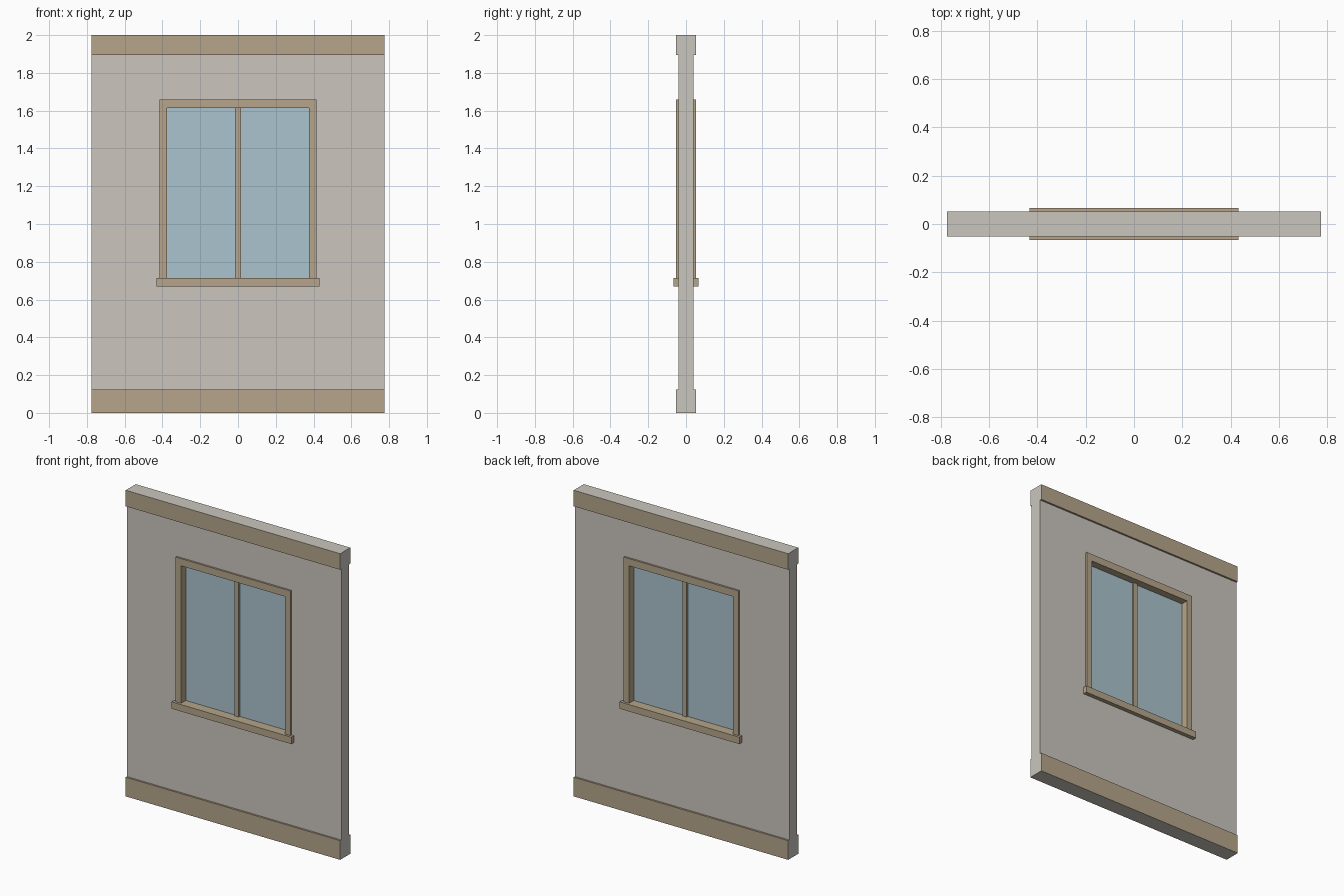
import bpy, bmesh

if "Cube" in bpy.data.objects:
    bpy.data.objects.remove(bpy.data.objects["Cube"])


def mat(name, r, g, b):
    lin = [((c / 255 + 0.055) / 1.055) ** 2.4 for c in (r, g, b)]
    m = bpy.data.materials.new(name)
    m.diffuse_color = (*lin, 1)
    m.use_nodes = True
    m.node_tree.nodes["Principled BSDF"].inputs["Base Color"].default_value = m.diffuse_color
    return m


PLASTER = mat("plaster", 203, 197, 190)
CUT_END = mat("cut_end", 201, 198, 188)
TRIM = mat("wood_trim", 182, 165, 138)
GLASS = mat("glass", 170, 196, 205)


def finish(name, bm, mats, rule=None):
    bmesh.ops.recalc_face_normals(bm, faces=bm.faces)
    if rule:
        for f in bm.faces:
            f.material_index = rule(f.normal, f.calc_center_median())
    me = bpy.data.meshes.new(name)
    bm.to_mesh(me)
    bm.free()
    for m in mats:
        me.materials.append(m)
    ob = bpy.data.objects.new(name, me)
    bpy.context.collection.objects.link(ob)
    return ob


def box(name, hx, hy, z0, z1, mats, rule=None):
    """Box centred on x and y, with half sizes hx and hy."""
    bm = bmesh.new()
    bmesh.ops.create_cube(bm, size=2)
    for v in bm.verts:
        v.co = (v.co.x * hx, v.co.y * hy, z1 if v.co.z > 0 else z0)
    return finish(name, bm, mats, rule)


def ring(name, outer, inner, hy, mats, rule=None):
    """Rectangular frame; outer and inner are (half width, z0, z1)."""
    bm = bmesh.new()
    loops = []
    for w, z0, z1 in (outer, inner):
        for y in (-hy, hy):
            loops.append([bm.verts.new((x, y, z)) for x, z in
                          ((-w, z0), (w, z0), (w, z1), (-w, z1))])
    of, ob, nf, nb = loops
    for a, b in ((of, nf), (nf, nb), (nb, ob), (ob, of)):
        for i in range(4):
            j = (i + 1) % 4
            bm.faces.new((a[i], a[j], b[j], b[i]))
    return finish(name, bm, mats, rule)


W, D = 0.775, 0.052

# wall panel with a window opening, cut ends in their own colour
ring("wall_panel", (W, 0.125, 1.895), (0.395, 0.69, 1.64), 0.04,
     [PLASTER, CUT_END], lambda n, c: 0 if abs(n.y) > 0.5 else 1)


# baseboard and top rail: wood on the faces and ledges, plain on ends
def rail_rule(n, c):
    outside = abs(n.x) > 0.5 or c.z < 0.001 or c.z > 1.999
    return 1 if outside else 0


box("baseboard", W, D, 0, 0.125, [TRIM, CUT_END], rail_rule)
box("top_rail", W, D, 1.895, 2, [TRIM, CUT_END], rail_rule)

# window casing, sill, mullion and glass
ring("window_casing", (0.415, 0.695, 1.66), (0.375, 0.705, 1.613), D, [TRIM])
box("window_sill", 0.432, 0.067, 0.67, 0.715, [TRIM])
box("window_mullion", 0.015, 0.014, 0.71, 1.615, [TRIM])
box("window_glass", 0.38, 0.003, 0.71, 1.618, [GLASS])
